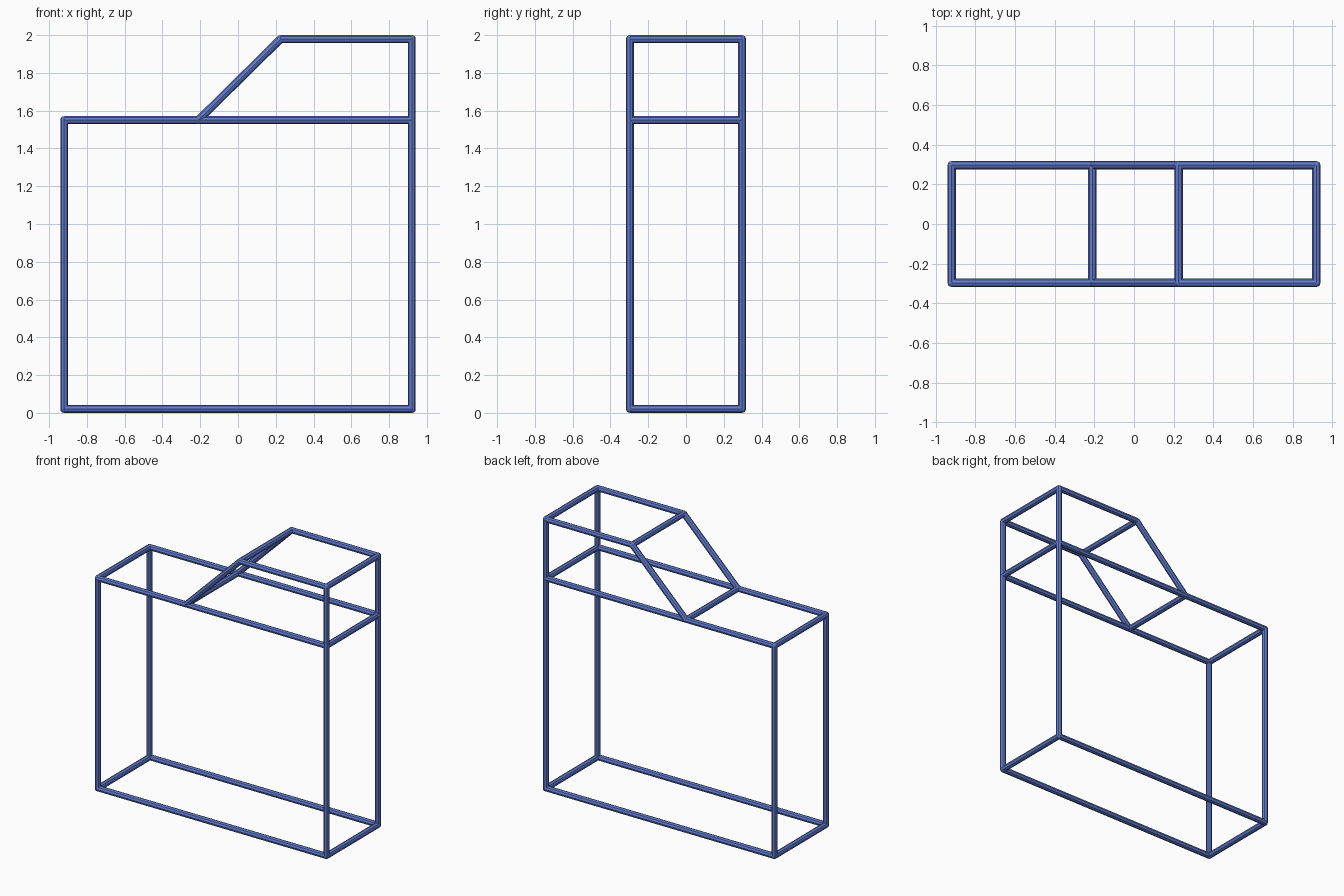
import bpy
from mathutils import Vector

if "Cube" in bpy.data.objects:
    bpy.data.objects.remove(bpy.data.objects["Cube"])

R = 0.021      # tube radius
SIDES = 8
Y = 0.297      # half depth to tube centre

mat = bpy.data.materials.new("blue_paint")
mat.diffuse_color = (0.12, 0.2, 0.62, 1)
mat.use_nodes = True
mat.node_tree.nodes["Principled BSDF"].inputs["Base Color"].default_value = mat.diffuse_color

# Profile joints in the x-z plane
P = {
    "base_left": (-0.92, R), "base_right": (0.92, R),
    "shelf_left": (-0.92, 1.55), "shelf_foot": (-0.21, 1.55), "shelf_right": (0.92, 1.55),
    "top_left": (0.225, 2 - R), "top_right": (0.92, 2 - R),
}


def joint(key, y):
    return Vector((P[key][0], y, P[key][1]))


def finish(name):
    ob = bpy.context.object
    ob.name = name
    ob.data.materials.append(mat)
    return ob


def tube(name, a, b):
    d = b - a
    bpy.ops.mesh.primitive_cylinder_add(vertices=SIDES, radius=R, depth=d.length,
                                        location=(a + b) / 2,
                                        rotation=d.to_track_quat('Z', 'Y').to_euler())
    finish(name)


# Side frames with ball joints
bars = [
    ("base_rail", "base_left", "base_right"),
    ("left_post", "base_left", "shelf_left"),
    ("right_post", "base_right", "top_right"),
    ("shelf_rail", "shelf_left", "shelf_right"),
    ("slope_rail", "shelf_foot", "top_left"),
    ("top_rail", "top_left", "top_right"),
]
for side, y in (("front", -Y), ("back", Y)):
    for name, a, b in bars:
        tube(f"{side}_{name}", joint(a, y), joint(b, y))
    for key in P:
        bpy.ops.mesh.primitive_uv_sphere_add(segments=SIDES, ring_count=6, radius=R,
                                             location=joint(key, y))
        finish(f"{side}_{key}_joint")

# Cross bars joining front and back
for key in P:
    tube(f"{key}_cross_bar", joint(key, -Y), joint(key, Y))
